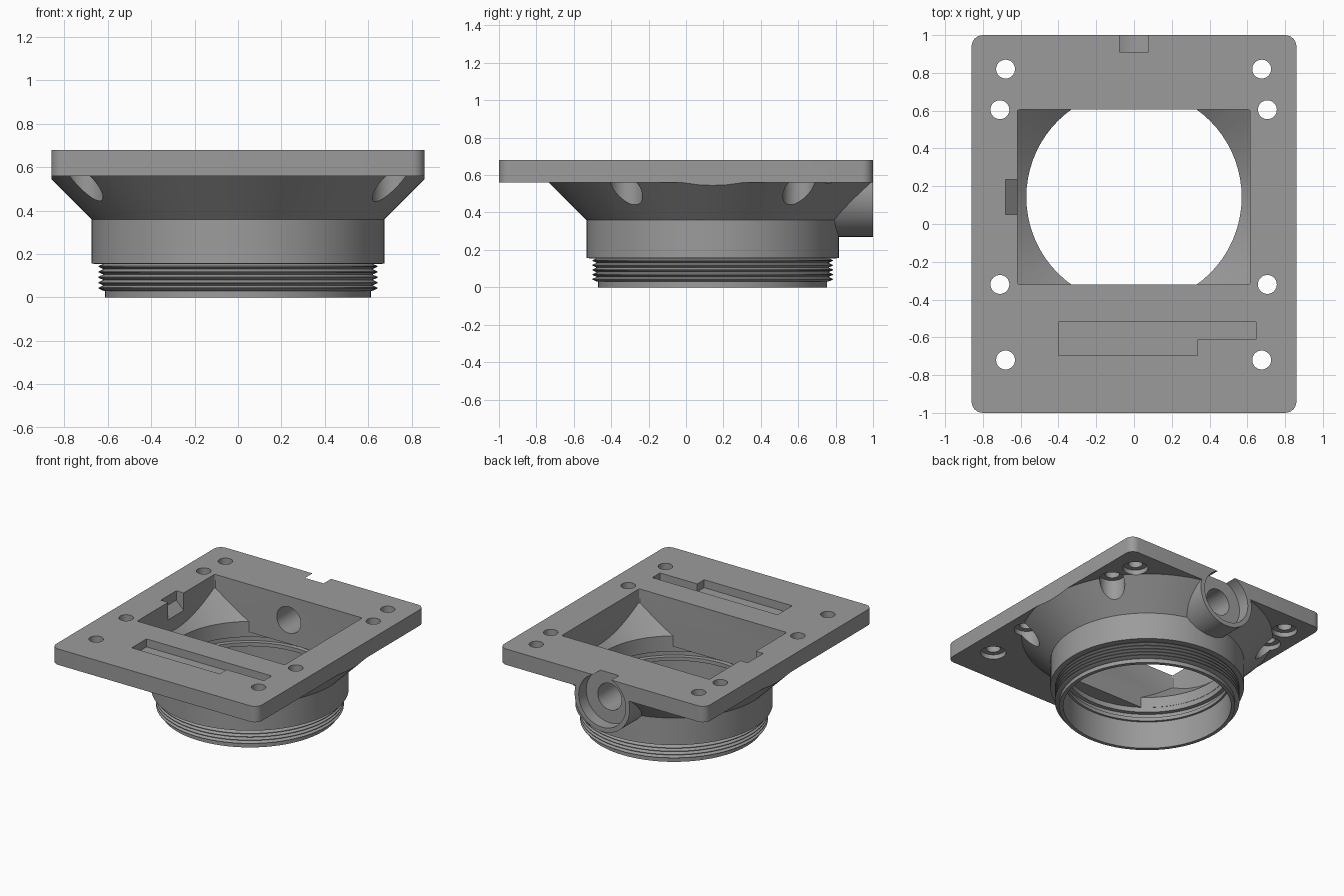
import bpy, bmesh, math
from mathutils import Matrix, Vector

if "Cube" in bpy.data.objects:
    bpy.data.objects.remove(bpy.data.objects["Cube"])

CY = 0.1425          # y of the round body axis
SEG = 72

grey = bpy.data.materials.new("grey")
grey.diffuse_color = (0.33, 0.33, 0.33, 1)
grey.use_nodes = True
grey.node_tree.nodes["Principled BSDF"].inputs["Base Color"].default_value = grey.diffuse_color


def finish(name, bm):
    bmesh.ops.recalc_face_normals(bm, faces=bm.faces)
    me = bpy.data.meshes.new(name)
    bm.to_mesh(me)
    bm.free()
    ob = bpy.data.objects.new(name, me)
    bpy.context.collection.objects.link(ob)
    me.materials.append(grey)
    return ob


def revolve(name, profile, seg=SEG):
    """Closed solid from (radius, z) points, capped at both ends."""
    bm = bmesh.new()
    rings = [[bm.verts.new((r * math.cos(2 * math.pi * i / seg),
                            CY + r * math.sin(2 * math.pi * i / seg), z))
              for i in range(seg)] for r, z in profile]
    for a, b in zip(rings, rings[1:]):
        for i in range(seg):
            j = (i + 1) % seg
            bm.faces.new((a[i], a[j], b[j], b[i]))
    bm.faces.new(rings[0])
    bm.faces.new(rings[-1])
    return finish(name, bm)


def prism(name, pts, lo, hi, axis="z"):
    """Extrude a 2D outline along z, or an (x, z) outline along y."""
    bm = bmesh.new()
    put = (lambda p, h: (p[0], p[1], h)) if axis == "z" else (lambda p, h: (p[0], h, p[1]))
    a = [bm.verts.new(put(p, lo)) for p in pts]
    b = [bm.verts.new(put(p, hi)) for p in pts]
    bm.faces.new(a)
    bm.faces.new(b)
    for i in range(len(pts)):
        j = (i + 1) % len(pts)
        bm.faces.new((a[i], a[j], b[j], b[i]))
    return finish(name, bm)


def rounded(x0, x1, y0, y1, r, n=6):
    pts = []
    for k, (cx, cy) in enumerate([(x1 - r, y1 - r), (x0 + r, y1 - r),
                                  (x0 + r, y0 + r), (x1 - r, y0 + r)]):
        for i in range(n + 1):
            t = math.pi / 2 * (k + i / n)
            pts.append((cx + r * math.cos(t), cy + r * math.sin(t)))
    return pts


def rect(x0, x1, y0, y1):
    return [(x0, y0), (x1, y0), (x1, y1), (x0, y1)]


def circle(cx, cy, r, n=32):
    return [(cx + r * math.cos(2 * math.pi * i / n),
             cy + r * math.sin(2 * math.pi * i / n)) for i in range(n)]


def combine(ob, tool, op):
    m = ob.modifiers.new("cut", "BOOLEAN")
    m.operation, m.object, m.solver = op, tool, "EXACT"
    bpy.context.view_layer.objects.active = ob
    bpy.ops.object.modifier_apply(modifier=m.name)
    bpy.data.objects.remove(tool)


# Round body: lower lip, thread ridges, collar and flaring cone
profile = [(0.612, 0.0), (0.612, 0.03)]
PITCH = 0.025
for i in range(5):
    z = 0.031 + i * PITCH
    profile += [(0.62, z), (0.643, z + 0.010), (0.643, z + 0.014)]
profile += [(0.62, 0.155), (0.675, 0.1555), (0.675, 0.36), (0.895, 0.58), (0.895, 0.6)]
housing = revolve("threaded_housing", profile)

# Side port boss and top plate, trimmed to the rounded outline
combine(housing, prism("port_boss", circle(0, 0.5, 0.23, 48), 0.62, 1.1, "y"), "UNION")
combine(housing, prism("plate", rect(-1.2, 1.2, -1.3, 1.3), 0.56, 0.8), "UNION")
combine(housing, prism("outline", rounded(-0.86, 0.86, -1, 1, 0.06), -0.2, 0.68), "INTERSECT")

# Rectangular window with conical corners
pocket = prism("window", rounded(-0.618, 0.615, -0.32, 0.605, 0.012, 3), 0.28, 0.9)
combine(pocket, revolve("funnel", [(0.57, 0.2), (0.57, 0.40), (0.78, 0.59), (0.95, 0.595),
                                   (0.95, 1.0)]), "INTERSECT")
combine(housing, pocket, "DIFFERENCE")

# Stepped bore below the window
combine(housing, revolve("bore", [(0.585, -0.1), (0.585, 0.21), (0.572, 0.212), (0.572, 0.24),
                                  (0.60, 0.242), (0.60, 0.28), (0.572, 0.282),
                                  (0.572, 0.32)]), "DIFFERENCE")

# Port hole and its wide counterbore, which breaks through the plate top
combine(housing, prism("port_hole", circle(0, 0.5, 0.1), 0.5, 1.2, "y"), "DIFFERENCE")
combine(housing, prism("port_recess", circle(0, 0.5, 0.196, 48), 0.91, 1.2, "y"), "DIFFERENCE")

# Screw holes with counterbores underneath
for side in (-1, 1):
    for x, y in ((0.678, 0.82), (0.708, 0.605), (0.708, -0.32), (0.678, -0.72)):
        cx = side * x - 0.002
        combine(housing, prism("screw_hole", circle(cx, y, 0.05), 0.4, 0.9), "DIFFERENCE")
        combine(housing, prism("screw_seat", circle(cx, y, 0.088), 0.38, 0.595), "DIFFERENCE")

# Stepped slot in the plate
slot = [(-0.4, -0.695), (0.335, -0.695), (0.335, -0.612), (0.645, -0.612),
        (0.645, -0.52), (-0.4, -0.52)]
combine(housing, prism("slot", slot, 0.62, 0.8), "DIFFERENCE")

# Notch with a sloped floor beside the window
notch = [(-0.68, 0.8), (-0.68, 0.61), (-0.6, 0.53), (-0.6, 0.8)]
combine(housing, prism("notch", notch, 0.05, 0.235, "y"), "DIFFERENCE")

bpy.ops.object.select_all(action="DESELECT")
housing.select_set(True)
bpy.context.view_layer.objects.active = housing
bpy.ops.object.shade_smooth_by_angle(angle=math.radians(25))
